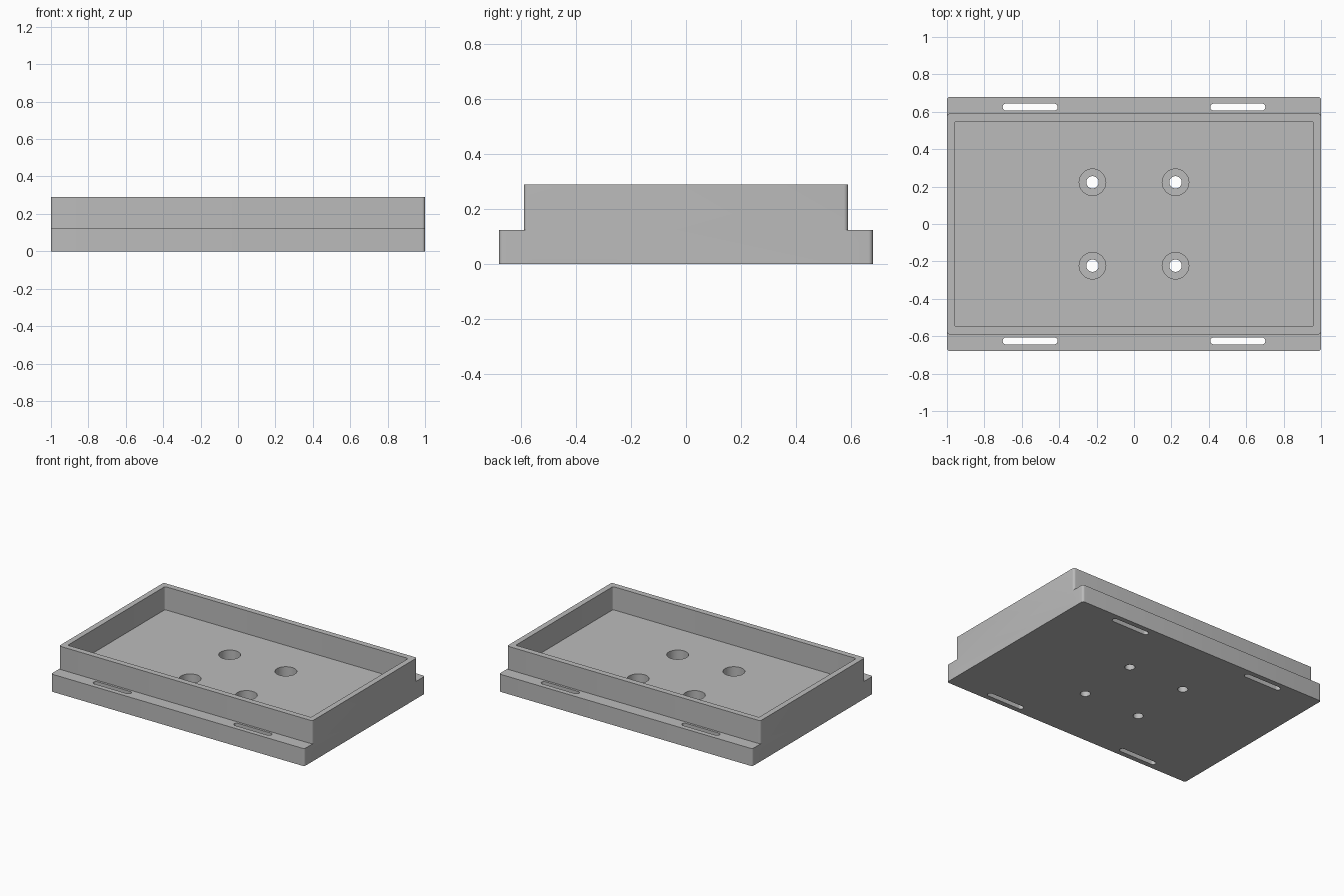
import bpy
import bmesh
from math import cos, sin, pi

cube = bpy.data.objects.get("Cube")
if cube:
    bpy.data.objects.remove(cube, do_unlink=True)

# One plain grey finish
grey = bpy.data.materials.new("matte grey")
grey.use_nodes = True
colour = (0.5, 0.5, 0.5, 1)
grey.diffuse_color = colour
grey.node_tree.nodes["Principled BSDF"].inputs["Base Color"].default_value = colour


def rounded_prism(name, half_x, half_y, radius, z0, z1, centre=(0, 0), segments=6):
    """Upright block with rounded corners; also makes slots and cylinders."""
    points = []
    for i, (sx, sy) in enumerate([(1, 1), (-1, 1), (-1, -1), (1, -1)]):
        for k in range(segments + 1):
            a = (i + k / segments) * pi / 2
            points.append((centre[0] + sx * (half_x - radius) + radius * cos(a),
                           centre[1] + sy * (half_y - radius) + radius * sin(a)))
    bm = bmesh.new()
    rings = [[bm.verts.new((x, y, z)) for x, y in points] for z in (z0, z1)]
    bm.faces.new(rings[0])
    bm.faces.new(rings[1])
    for i in range(len(points)):
        j = (i + 1) % len(points)
        bm.faces.new((rings[0][i], rings[0][j], rings[1][j], rings[1][i]))
    bmesh.ops.remove_doubles(bm, verts=bm.verts, dist=1e-5)
    bmesh.ops.recalc_face_normals(bm, faces=bm.faces)
    mesh = bpy.data.meshes.new(name)
    bm.to_mesh(mesh)
    bm.free()
    mesh.materials.append(grey)
    obj = bpy.data.objects.new(name, mesh)
    bpy.context.collection.objects.link(obj)
    return obj


def combine(target, tool, operation):
    """Apply a boolean and discard the tool."""
    mod = target.modifiers.new(operation.lower(), 'BOOLEAN')
    mod.operation = operation
    mod.solver = 'EXACT'
    mod.object = tool
    bpy.context.view_layer.objects.active = target
    bpy.ops.object.modifier_apply(modifier=mod.name)
    bpy.data.objects.remove(tool, do_unlink=True)


BASE_TOP, RIM_TOP, CORNER = 0.125, 0.29, 0.016

# Flanged base and the taller tray body
tray = rounded_prism("mounting_tray", 1, 0.68, CORNER, 0, BASE_TOP)
body = rounded_prism("tray_body", 1, 0.59, CORNER, 0, RIM_TOP)
combine(tray, body, 'UNION')

# Open cavity inside the rim
cavity = rounded_prism("cavity", 0.96, 0.548, 0.012, BASE_TOP, 0.4)
combine(tray, cavity, 'DIFFERENCE')

for sx in (-1, 1):
    for sy in (-1, 1):
        # Strap slots through the flanges
        slot = rounded_prism("slot", 0.147, 0.019, 0.019, -0.1, 0.2, (sx * 0.555, sy * 0.625))
        combine(tray, slot, 'DIFFERENCE')
        # Counterbored screw holes in the floor
        for radius, z0 in ((0.071, 0.045), (0.033, -0.1)):
            hole = rounded_prism("hole", radius, radius, radius, z0, 0.2,
                                 (sx * 0.222, sy * 0.223), 10)
            combine(tray, hole, 'DIFFERENCE')

# Smooth the rounded walls, keep the edges crisp
bpy.ops.object.select_all(action='DESELECT')
tray.select_set(True)
bpy.context.view_layer.objects.active = tray
bpy.ops.object.shade_smooth_by_angle(angle=pi / 6)
